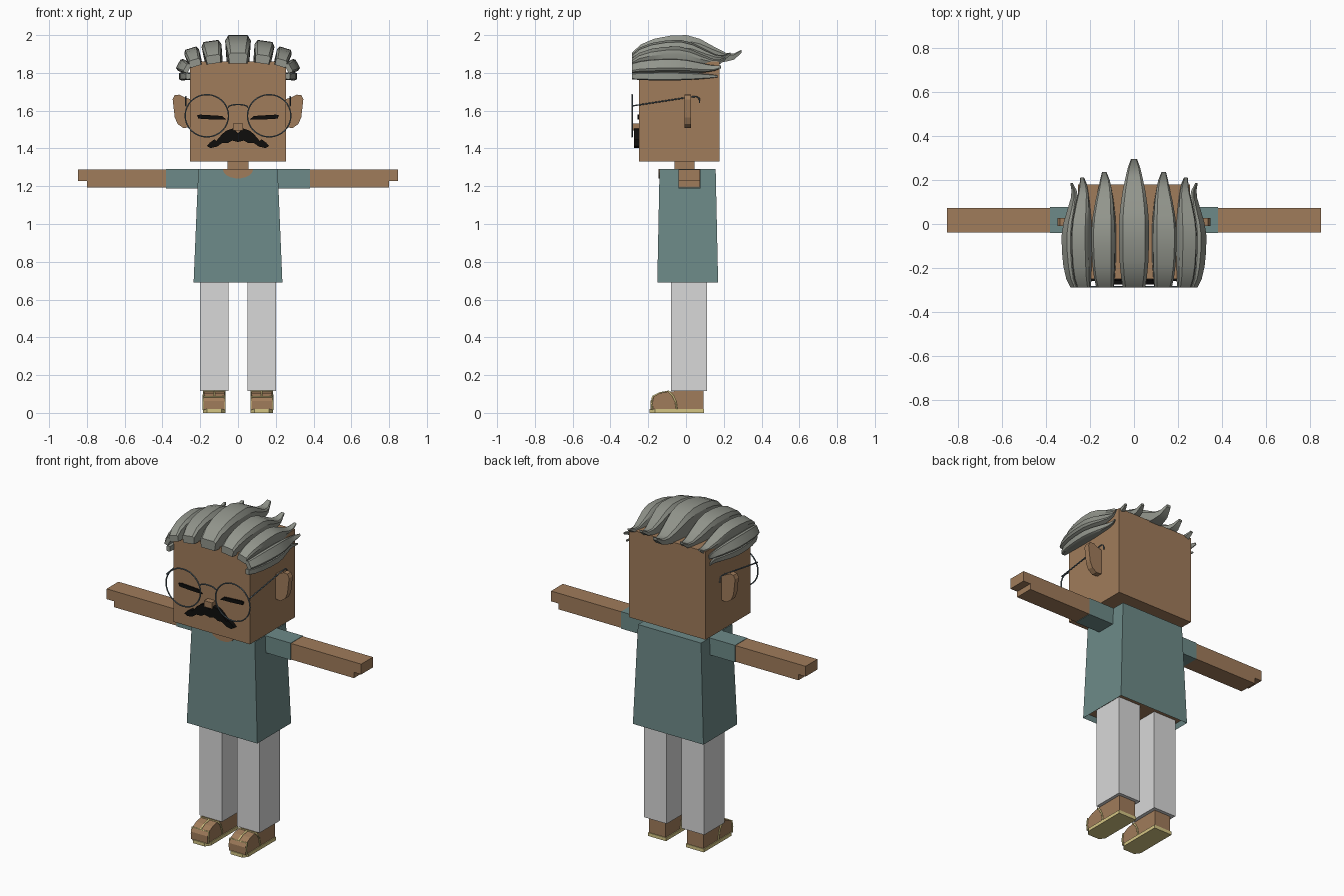
import bpy, bmesh, math
from math import radians, sin, cos
from mathutils import Vector

cube = bpy.data.objects.get("Cube")
if cube:
    bpy.data.objects.remove(cube, do_unlink=True)


def material(name, *rgb):
    lin = [((c / 255 + 0.055) / 1.055) ** 2.4 for c in rgb] + [1]
    m = bpy.data.materials.new(name)
    m.use_nodes = True
    m.diffuse_color = lin
    bsdf = next(n for n in m.node_tree.nodes if n.type == 'BSDF_PRINCIPLED')
    bsdf.inputs["Base Color"].default_value = lin
    return m


SKIN = material("skin brown", 160, 124, 91)
SHIRT = material("shirt teal", 109, 138, 136)
TROUSERS = material("trouser light grey", 216, 216, 216)
HAIR = material("hair grey", 146, 149, 140)
BLACK = material("black", 14, 13, 12)
METAL = material("spectacle slate", 92, 108, 116)
SANDAL = material("sandal straw", 212, 197, 132)


def loft(name, rings, mat, smooth=False):
    """Skin a closed solid through rings of equal length."""
    bm = bmesh.new()
    vs = [[bm.verts.new(p) for p in ring] for ring in rings]
    n = len(vs[0])
    for a, b in zip(vs, vs[1:]):
        for i in range(n):
            j = (i + 1) % n
            bm.faces.new((a[i], a[j], b[j], b[i]))
    bm.faces.new(vs[0])
    bm.faces.new(vs[-1])
    bmesh.ops.recalc_face_normals(bm, faces=bm.faces)
    me = bpy.data.meshes.new(name)
    bm.to_mesh(me)
    bm.free()
    me.materials.append(mat)
    if smooth:
        me.polygons.foreach_set("use_smooth", [True] * len(me.polygons))
        me.set_sharp_from_angle(angle=radians(32))
    ob = bpy.data.objects.new(name, me)
    bpy.context.collection.objects.link(ob)
    return ob


def rect(x0, x1, y0, y1, z):
    return [(x0, y0, z), (x1, y0, z), (x1, y1, z), (x0, y1, z)]


def box(name, x, y, z, mat):
    return loft(name, [rect(*sorted(x), *y, z[0]), rect(*sorted(x), *y, z[1])], mat)


def plate(name, pts, y0, y1, mat):
    """Extrude an x-z outline along y."""
    return loft(name, [[(x, y, z) for x, z in pts] for y in (y0, y1)], mat)


def wire(name, pts, radius, mat, cyclic=False):
    cu = bpy.data.curves.new(name, 'CURVE')
    cu.dimensions = '3D'
    cu.bevel_depth = radius
    cu.bevel_resolution = 1
    cu.use_fill_caps = True
    sp = cu.splines.new('POLY')
    sp.points.add(len(pts) - 1)
    for p, co in zip(sp.points, pts):
        p.co = (*co, 1)
    sp.use_cyclic_u = cyclic
    cu.materials.append(mat)
    ob = bpy.data.objects.new(name, cu)
    bpy.context.collection.objects.link(ob)


# Head, neck and nose
box("head", (-.255, .255), (-.25, .178), (1.33, 1.86), SKIN)
box("neck", (-.055, .055), (-.06, .045), (1.25, 1.34), SKIN)
box("nose", (-.026, .026), (-.285, -.245), (1.495, 1.532), SKIN)

# Flared shirt, open at the hem with the body inside
shirt = loft("shirt", [rect(-.235, .235, -.152, .17, .69),
                       rect(-.21, .21, -.14, .157, 1.29)], SHIRT)
bm = bmesh.new()
bm.from_mesh(shirt.data)
hem = [f for f in bm.faces if f.normal.z < -.9]
bmesh.ops.inset_region(bm, faces=hem, thickness=.014)
for v in hem[0].verts:
    v.co.z += .03
bm.to_mesh(shirt.data)
bm.free()
shirt.data.materials.append(SKIN)
for f in shirt.data.polygons:
    if f.normal.z < -.9 and f.center.z > .71:
        f.material_index = 1

# Round neckline
arc = [(.08 * cos(radians(a)), 1.291 + .05 * sin(radians(a))) for a in range(180, 361, 20)]
plate("neckline", arc, -.146, -.137, SKIN)

# Moustache
half = [(.025, 1.507), (.06, 1.495), (.085, 1.475), (.115, 1.44), (.125, 1.448),
        (.15, 1.43), (.165, 1.413), (.145, 1.402), (.11, 1.41), (.085, 1.428),
        (.055, 1.428), (.03, 1.442)]
outline = [(0, 1.48)] + half + [(0, 1.434)] + [(-x, z) for x, z in reversed(half)]
plate("moustache", outline, -.274, -.249, BLACK)

# Spectacle bridge
wire("spectacle_bridge", [(.052 * cos(radians(a)), -.285, 1.617 + .016 * sin(radians(a)))
                          for a in range(0, 181, 20)], .004, METAL)

# Hair lock stations: length fraction, top, bottom, width factor
STATIONS = [(0, .055, 0, .75), (.08, .1, 0, .86), (.2, .13, 0, .96), (.35, .147, 0, 1),
            (.5, .15, 0, 1), (.62, .13, 0, .92), (.75, .088, 0, .76),
            (.86, .055, .01, .56), (.93, .052, .02, .42), (1, .073, .057, .2)]


def hair_lock(name, x, z, tilt, w, h, y_end):
    origin = Vector((x, 0, z))
    u = Vector((cos(tilt), 0, -sin(tilt)))
    v = Vector((sin(tilt), 0, cos(tilt)))
    rings = []
    for t, top, bottom, wide in STATIONS:
        k = h / .15
        lo, hi, s = bottom * k, top * k, w * wide
        mid = lo + (hi - lo) * .8
        y = Vector((0, -.287 + (y_end + .287) * t, 0))
        section = [(-.88 * s, lo), (-s, mid), (-.75 * s, hi),
                   (.75 * s, hi), (s, mid), (.88 * s, lo)]
        rings.append([origin + y + u * a + v * b for a, b in section])
    loft(name, rings, HAIR, smooth=True)


hair_lock("hair_lock_centre", 0, 1.85, 0, .068, .15, .295)
LOCKS = [(.127, 1.85, 8, .053, .12, .235), (.222, 1.835, 17, .041, .1, .21),
         (.258, 1.818, 62, .034, .066, .185), (.252, 1.782, 90, .022, .06, .17)]

for side, s in (("left", 1), ("right", -1)):
    # Hair at the side
    for i, (x, z, tilt, w, h, y_end) in enumerate(LOCKS):
        hair_lock(f"hair_lock_{side}_{i + 1}", s * x, z, s * radians(tilt), w, h, y_end)

    # Ear and closed eye
    ear = [(.25, 1.66), (.285, 1.672), (.31, 1.685), (.335, 1.682), (.346, 1.66),
           (.335, 1.565), (.32, 1.53), (.29, 1.508), (.25, 1.512)]
    plate(f"ear_{side}", [(s * x, z) for x, z in ear], -.008, .027, SKIN)
    eye = [(.06, 1.552), (.085, 1.572), (.2, 1.579), (.217, 1.575), (.21, 1.558), (.13, 1.553)]
    plate(f"eye_{side}", [(s * x, z) for x, z in eye], -.258, -.249, BLACK)

    # Spectacle rim and temple
    rim = [(s * .165 + .115 * cos(math.tau * i / 32), -.285,
            1.573 + .112 * sin(math.tau * i / 32)) for i in range(32)]
    wire(f"spectacle_rim_{side}", rim, .004, METAL, cyclic=True)
    temple = [(-.285, 1.625), (.02, 1.672), (.055, 1.675), (.07, 1.665), (.072, 1.64)]
    wire(f"spectacle_temple_{side}", [(s * .276, y, z) for y, z in temple], .004, METAL)

    # Sleeve, arm and hand
    box(f"sleeve_{side}", (s * .19, s * .38), (-.041, .076), (1.189, 1.291), SHIRT)
    box(f"arm_{side}", (s * .37, s * .8), (-.039, .073), (1.192, 1.289), SKIN)
    box(f"hand_{side}", (s * .79, s * .848), (-.039, .073), (1.227, 1.289), SKIN)

    # Trouser leg
    box(f"trouser_leg_{side}", (s * .05, s * .2), (-.08, .112), (.115, .73), TROUSERS)

    # Foot and sandal
    foot = [(.092, .018), (.092, .118), (-.09, .114), (-.14, .104), (-.175, .085),
            (-.188, .062), (-.188, .018)]
    loft(f"foot_{side}", [[(s * x, y, z) for y, z in foot] for x in (.071, .181)], SKIN)
    sole = [(.066, .096), (.186, .096), (.186, -.165), (.165, -.194), (.087, -.194), (.066, -.165)]
    loft(f"sandal_sole_{side}", [[(s * x, y, z) for x, y in sole] for z in (0, .02)], SANDAL)
    for part, strap in (("ankle", [(-.048, .015), (-.055, .06), (-.07, .092), (-.092, .114)]),
                        ("toe", [(-.178, .015), (-.182, .05), (-.176, .085)])):
        path = [(s * .07, y, z) for y, z in strap]
        path += [(s * .182, y, z) for y, z in reversed(strap)]
        wire(f"sandal_{part}_strap_{side}", path, .005, SANDAL)
    wire(f"sandal_centre_strap_{side}", [(s * .126, y, z) for y, z in
         ((-.092, .114), (-.14, .105), (-.176, .086))], .005, SANDAL)
